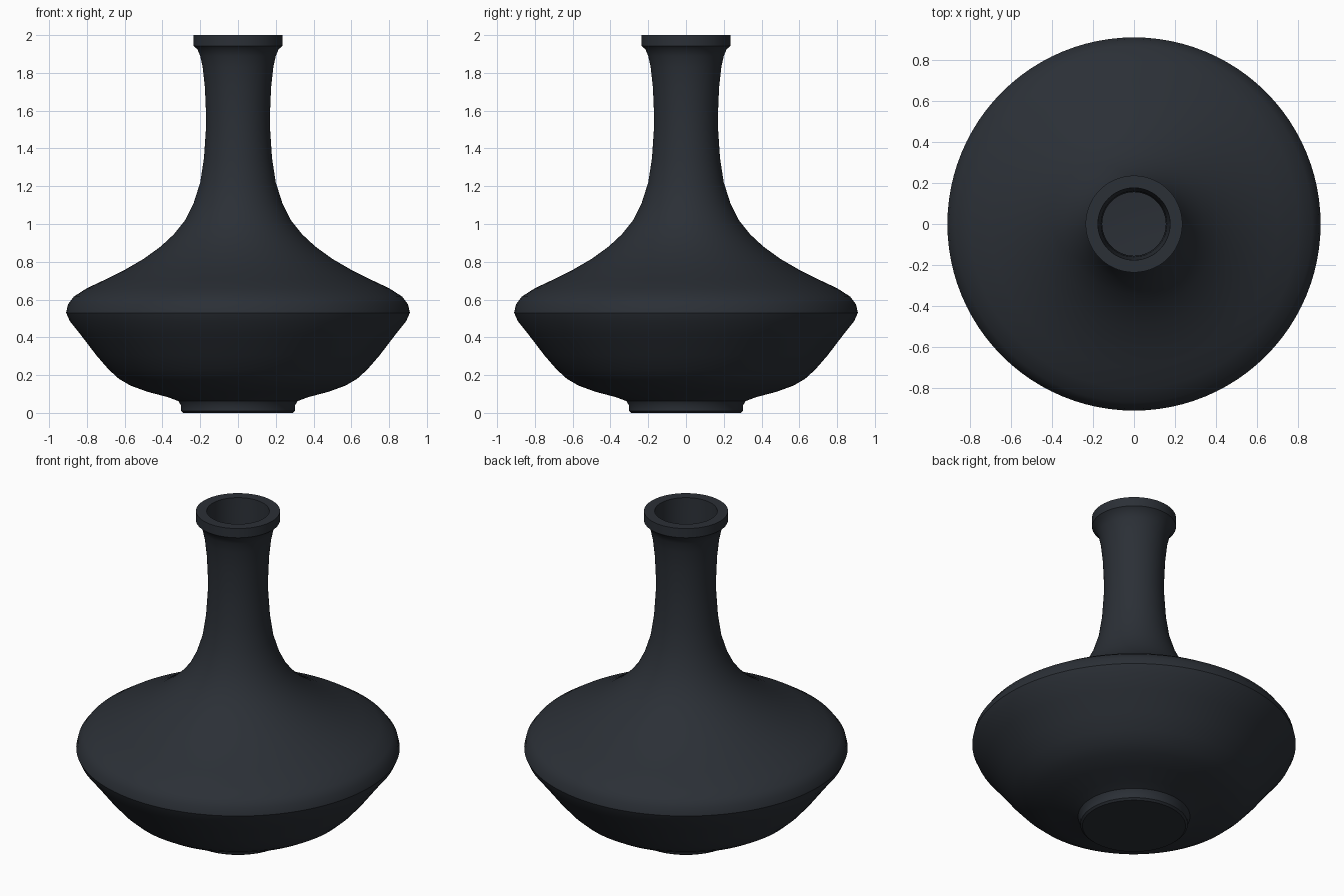
import bpy, bmesh, math

# Outer silhouette (radius, height) from foot to lip
outer = [(0, 0), (0.29, 0), (0.302, 0.01), (0.302, 0.04), (0.315, 0.062), (0.37, 0.083),
         (0.48, 0.112), (0.57, 0.145), (0.63, 0.18), (0.685, 0.23), (0.75, 0.305),
         (0.83, 0.41), (0.89, 0.485), (0.91, 0.53), (0.90, 0.575), (0.87, 0.615),
         (0.80, 0.66), (0.70, 0.707), (0.60, 0.757), (0.50, 0.815), (0.41, 0.88),
         (0.34, 0.945), (0.28, 1.02), (0.235, 1.11), (0.20, 1.22), (0.18, 1.35),
         (0.17, 1.5), (0.17, 1.6), (0.175, 1.72), (0.187, 1.83), (0.2, 1.89),
         (0.215, 1.925), (0.236, 1.943), (0.236, 2.0)]
# Hollow inside, from lip down to the floor
inner = [(0.176, 2.0), (0.172, 1.9), (0.16, 1.72), (0.155, 1.5), (0.165, 1.35),
         (0.185, 1.22), (0.22, 1.11), (0.265, 1.02), (0.325, 0.93), (0.40, 0.86),
         (0.49, 0.795), (0.59, 0.737), (0.69, 0.687), (0.79, 0.64), (0.855, 0.6),
         (0.885, 0.53), (0.81, 0.42), (0.73, 0.315), (0.66, 0.235), (0.56, 0.165),
         (0.47, 0.132), (0.36, 0.103), (0.28, 0.08), (0, 0.08)]

# Revolve the closed wall section
bm = bmesh.new()
pts = [bm.verts.new((r, 0, z)) for r, z in outer + inner]
edges = [bm.edges.new(p) for p in zip(pts, pts[1:])]
bmesh.ops.spin(bm, geom=pts + edges, cent=(0, 0, 0), axis=(0, 0, 1),
               angle=math.tau, steps=96, use_merge=True)
bmesh.ops.remove_doubles(bm, verts=bm.verts, dist=1e-4)
bmesh.ops.recalc_face_normals(bm, faces=bm.faces)
mesh = bpy.data.meshes.new("vase")
bm.to_mesh(mesh)
bm.free()
vase = bpy.data.objects.new("vase", mesh)
bpy.context.collection.objects.link(vase)

# Dark glaze
mat = bpy.data.materials.new("dark_glaze")
mat.diffuse_color = (0.024, 0.029, 0.037, 1)
mesh.materials.append(mat)

# Smooth shading with a crisp lip and foot
bpy.context.view_layer.objects.active = vase
vase.select_set(True)
bpy.ops.object.shade_smooth_by_angle(angle=math.radians(35))
